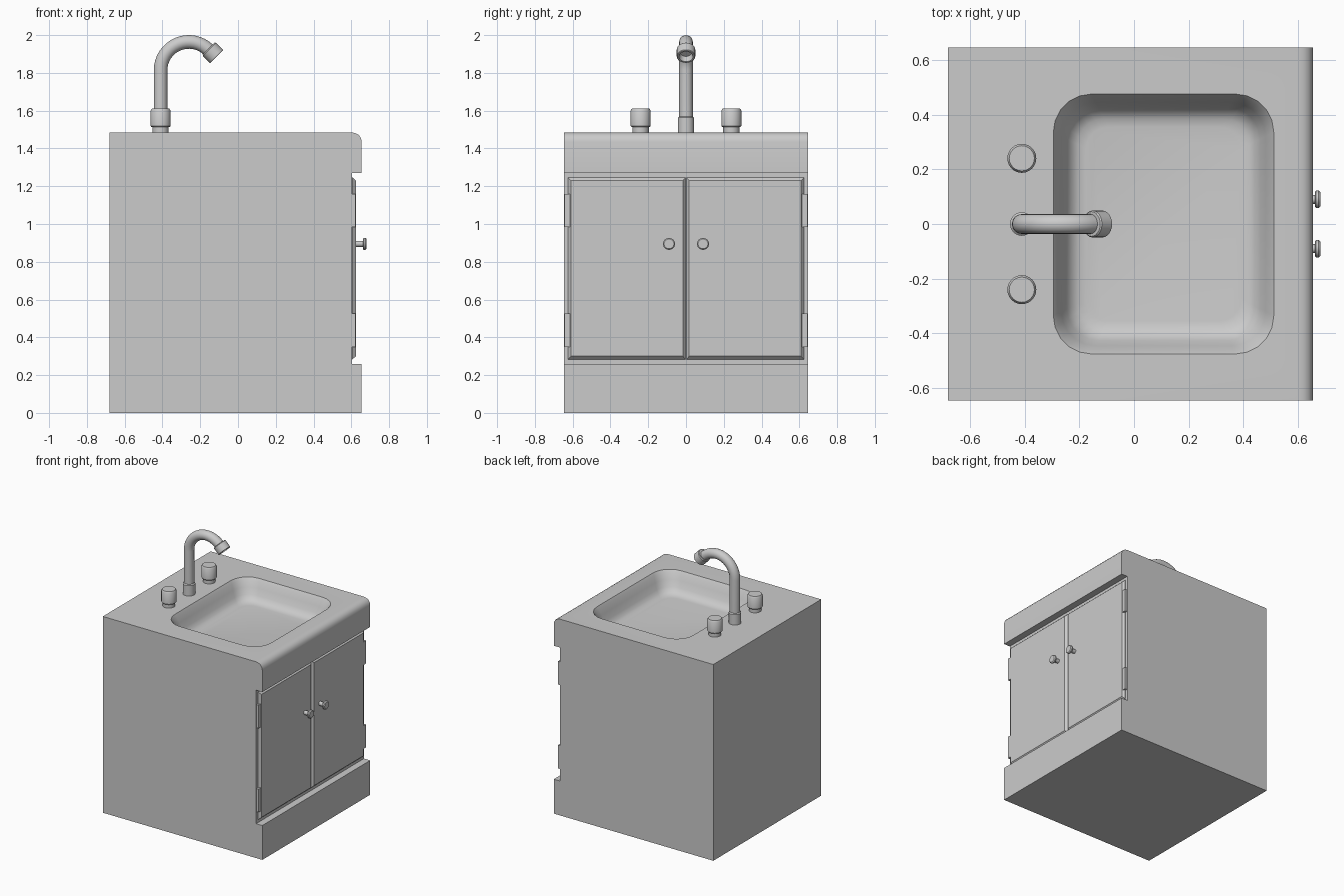
import bpy, bmesh, math
from mathutils import Matrix, Vector

if "Cube" in bpy.data.objects:
    bpy.data.objects.remove(bpy.data.objects["Cube"])


def finish(name, bm, angle=35):
    bmesh.ops.recalc_face_normals(bm, faces=bm.faces[:])
    me = bpy.data.meshes.new(name)
    bm.to_mesh(me)
    bm.free()
    ob = bpy.data.objects.new(name, me)
    bpy.context.collection.objects.link(ob)
    bpy.ops.object.select_all(action='DESELECT')
    bpy.context.view_layer.objects.active = ob
    ob.select_set(True)
    bpy.ops.object.shade_smooth_by_angle(angle=math.radians(angle))
    return ob


def loft(name, rings, angle=35):
    """Join equal-length point rings and cap both ends."""
    bm = bmesh.new()
    vs = [[bm.verts.new(p) for p in ring] for ring in rings]
    n = len(vs[0])
    for a, b in zip(vs, vs[1:]):
        for i in range(n):
            j = (i + 1) % n
            bm.faces.new((a[i], a[j], b[j], b[i]))
    bm.faces.new(vs[0])
    bm.faces.new(vs[-1])
    return finish(name, bm, angle)


def lathe(name, profile, origin, axis=(0, 0, 1), sides=24):
    """Revolve (radius, height) pairs around an axis through origin."""
    m = Matrix.Translation(origin) @ Vector((0, 0, 1)).rotation_difference(Vector(axis)).to_matrix().to_4x4()
    turns = [2 * math.pi * i / sides for i in range(sides)]
    return loft(name, [[m @ Vector((r * math.cos(t), r * math.sin(t), h)) for t in turns]
                       for r, h in profile])


def rect(x, y0, y1, z0, z1):
    return [(x, y0, z0), (x, y1, z0), (x, y1, z1), (x, y0, z1)]


# Cabinet: side profile extruded across the width
TOP, HALF = 1.485, 0.645
side = [(-0.68, 0), (0.655, 0), (0.655, 0.26), (0.603, 0.26), (0.603, 1.27), (0.655, 1.27),
        (0.655, 1.435), (0.651, 1.455), (0.638, 1.473), (0.62, 1.482), (0.60, TOP), (-0.68, TOP)]
cabinet = loft("cabinet", [[(x, y, z) for x, z in side] for y in (-HALF, HALF)])


# Basin: rounded rectangle rings cut down into the top
def basin_ring(inset, z):
    cx, hx, hy = 0.108, 0.403 - inset, 0.475 - inset
    r = 0.14 - inset * 0.5
    pts = []
    for k, (sx, sy) in enumerate([(1, 1), (-1, 1), (-1, -1), (1, -1)]):
        for i in range(6):
            t = math.pi / 2 * (k + i / 5)
            pts.append((cx + sx * (hx - r) + r * math.cos(t), sy * (hy - r) + r * math.sin(t), z))
    return pts


cutter = loft("basin_cutter", [basin_ring(i, TOP + d) for i, d in
                               [(0, 0.05), (0, 0), (0.012, -0.018), (0.03, -0.06), (0.05, -0.105),
                                (0.067, -0.13), (0.09, -0.145), (0.12, -0.15)]])
cutter.hide_render = True
cut = cabinet.modifiers.new("basin", 'BOOLEAN')
cut.operation, cut.solver, cut.object = 'DIFFERENCE', 'EXACT', cutter
bpy.context.view_layer.objects.active = cabinet
bpy.ops.object.modifier_apply(modifier=cut.name)
bpy.data.objects.remove(cutter)
bpy.ops.object.select_all(action='DESELECT')
cabinet.select_set(True)
bpy.ops.object.shade_smooth_by_angle(angle=math.radians(35))

# Doors, door knobs, hinges and tap handles, mirrored left and right
for s, tag in ((1, "right"), (-1, "left")):
    a, b, c = s * 0.002, s * 0.625, s * 0.015
    loft("door_" + tag, [rect(0.60, a, b, 0.283, 1.247), rect(0.606, a, b, 0.283, 1.247),
                         rect(0.624, a + c, b - c, 0.30, 1.23)], 20)
    lathe("door_knob_" + tag, [(0.016, 0), (0.016, 0.042), (0.028, 0.042), (0.032, 0.046),
                               (0.032, 0.055), (0.026, 0.061)],
          (0.62, s * 0.09, 0.895), (1, 0, 0))
    for z, where in ((0.35, "lower"), (0.985, "upper")):
        loft(f"hinge_{where}_{tag}", [rect(x, s * 0.614, s * 0.642, z, z + 0.175)
                                      for x in (0.60, 0.622)])
    lathe("tap_handle_" + tag, [(0.043, 0), (0.043, 0.028), (0.048, 0.028), (0.053, 0.034),
                                (0.053, 0.115), (0.046, 0.126)], (-0.41, s * 0.24, TOP))

# Faucet: base collar, bent pipe and nozzle
lathe("faucet_base", [(0.043, 0), (0.043, 0.078), (0.036, 0.085)], (-0.41, 0, TOP))
path = [((-0.41, TOP), math.pi)]
for i in range(17):
    t = math.pi - math.radians(135) * i / 16
    path.append(((-0.26 + 0.15 * math.cos(t), 1.814 + 0.15 * math.sin(t)), t))
pipe = []
for (x, z), t in path:
    ring = []
    for i in range(20):
        u = 2 * math.pi * i / 20
        w = 0.036 * math.cos(u)
        ring.append((x + w * math.cos(t), 0.036 * math.sin(u), z + w * math.sin(t)))
    pipe.append(ring)
loft("faucet_pipe", pipe)
lathe("faucet_nozzle", [(0.034, -0.003), (0.045, -0.003), (0.049, 0.002), (0.049, 0.054),
                        (0.046, 0.057), (0.037, 0.057), (0.03, 0.025)],
      (-0.153, 0, 1.926), (1, 0, -1))
